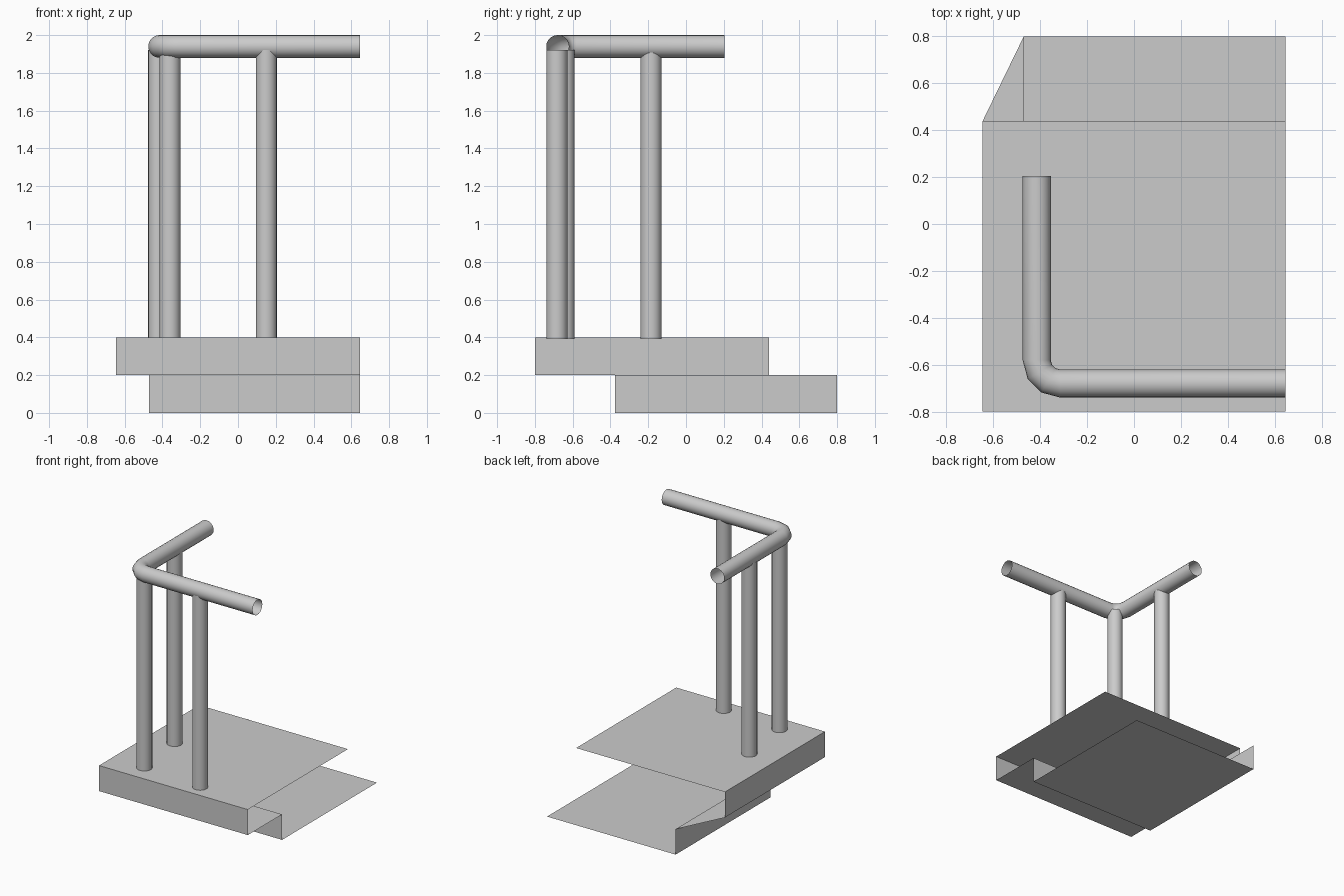
import bpy, math
from mathutils import Vector

if "Cube" in bpy.data.objects:
    bpy.data.objects.remove(bpy.data.objects["Cube"])

X0, X1, XL = -0.645, 0.645, -0.47      # upper left, right, lower left
Y0, Y1 = -0.80, 0.44                   # upper step front / back
YL0, YL1 = -0.375, 0.80                # lower step front / back
ZT, ZM, ZB = 0.40, 0.20, 0.0


def make(name, verts, faces, smooth=False):
    me = bpy.data.meshes.new(name)
    me.from_pydata(verts, [], faces)
    me.update()
    for p in me.polygons:
        p.use_smooth = smooth
    ob = bpy.data.objects.new(name, me)
    bpy.context.collection.objects.link(ob)
    return ob


def flat(pts, z):
    return [(x, y, z) for x, y in pts]


def tube(name, path, frames, r, n):
    """Open-ended tube; frames hold the ring's two axes at each path point."""
    verts, faces = [], []
    for p, (u, v) in zip(path, frames):
        for k in range(n):
            a = 2 * math.pi * k / n
            verts.append(Vector(p) + r * (math.cos(a) * Vector(u) + math.sin(a) * Vector(v)))
    for i in range(len(path) - 1):
        for k in range(n):
            a, b = i * n + k, i * n + (k + 1) % n
            faces.append((a, b, b + n, a + n))
    return make(name, verts, faces, True)


# Upper step: top, front and left side, open at right and back
make("upper_step",
     flat([(X0, Y0), (X1, Y0), (X1, Y1), (X0, Y1)], ZT)
     + flat([(X0, Y0), (X1, Y0), (X0, Y1)], ZM),
     [(0, 1, 2, 3), (4, 5, 1, 0), (6, 4, 0, 3)])

# Stepped underside: L-shaped ledge and the slanted corner beyond it
make("step_underside",
     flat([(X0, Y0), (XL, Y0), (X1, Y0), (X1, YL0), (XL, YL0),
           (XL, Y1), (X0, Y1), (XL, YL1)], ZM),
     [(1, 4, 3, 2), (0, 6, 5, 4, 1), (6, 7, 5)])

# Lower step: bottom, front and left side, open at right, back and top
make("lower_step",
     flat([(XL, YL0), (X1, YL0), (X1, YL1), (XL, YL1)], ZB)
     + flat([(XL, YL0), (X1, YL0), (XL, YL1)], ZM),
     [(3, 2, 1, 0), (0, 1, 5, 4), (3, 0, 4, 6)])

# Handrail: two straight runs joined by a three-segment bend
RX, RY, RZ, BEND = -0.415, -0.68, 1.94, 0.10
cx, cy = RX + BEND, RY + BEND
path, frames = [(RX, 0.205, RZ)], [((-1, 0, 0), (0, 0, 1))]
for i in range(4):
    a = math.radians(30 * i)
    out = (-math.cos(a), -math.sin(a), 0)
    path.append((cx + BEND * out[0], cy + BEND * out[1], RZ))
    frames.append((out, (0, 0, 1)))
path.append((X1, RY, RZ))
frames.append(((0, -1, 0), (0, 0, 1)))
tube("handrail", path, frames, 0.06, 20)

# Posts
for name, x, y in (("corner_post", -0.36, -0.645),
                   ("front_post", 0.15, -0.683),
                   ("side_post", -0.42, -0.185)):
    tube(name, [(x, y, 0.39), (x, y, 1.92)], [((1, 0, 0), (0, 1, 0))] * 2, 0.056, 20)
